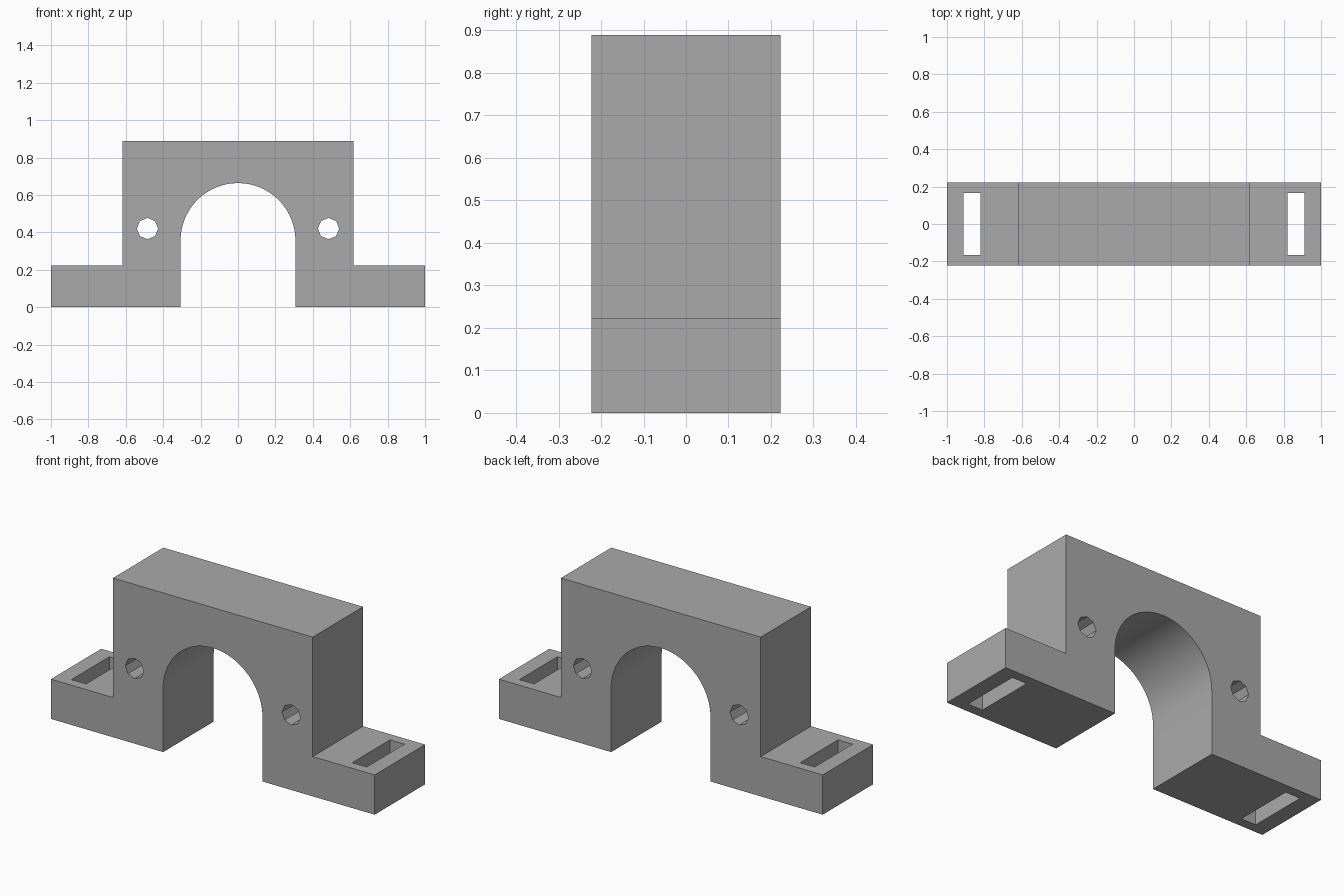
import bpy
import bmesh
from math import cos, sin, pi

cube = bpy.data.objects.get("Cube")
if cube:
    bpy.data.objects.remove(cube, do_unlink=True)

DEPTH = 0.444
HALF_DEPTH = DEPTH / 2
FOOT_HEIGHT = 0.222
BLOCK_HALF, BLOCK_TOP = 0.617, 0.889
ARCH_RADIUS, ARCH_CENTRE = 0.307, 0.356
ARCH_STEPS = 48

grey = bpy.data.materials.new("plain grey")
grey.use_nodes = True
grey.diffuse_color = (0.4, 0.4, 0.4, 1)
grey.node_tree.nodes["Principled BSDF"].inputs["Base Color"].default_value = (0.4, 0.4, 0.4, 1)


def activate(obj):
    bpy.ops.object.select_all(action='DESELECT')
    obj.select_set(True)
    bpy.context.view_layer.objects.active = obj


def extrude_profile(name, points):
    """Extrude an (x, z) outline through the full depth."""
    bm = bmesh.new()
    face = bm.faces.new([bm.verts.new((x, -HALF_DEPTH, z)) for x, z in points])
    result = bmesh.ops.extrude_face_region(bm, geom=[face])
    moved = [v for v in result["geom"] if isinstance(v, bmesh.types.BMVert)]
    bmesh.ops.translate(bm, verts=moved, vec=(0, DEPTH, 0))
    bmesh.ops.recalc_face_normals(bm, faces=bm.faces)
    mesh = bpy.data.meshes.new(name)
    bm.to_mesh(mesh)
    bm.free()
    obj = bpy.data.objects.new(name, mesh)
    bpy.context.collection.objects.link(obj)
    obj.data.materials.append(grey)
    return obj


def cut(body, cutter):
    cutter.hide_render = True
    cutter.data.materials.append(grey)
    activate(body)
    mod = body.modifiers.new("cut", 'BOOLEAN')
    mod.operation = 'DIFFERENCE'
    mod.solver = 'EXACT'
    mod.object = cutter
    bpy.ops.object.modifier_apply(modifier=mod.name)
    bpy.data.objects.remove(cutter, do_unlink=True)


# Bracket outline: left foot, raised block, right foot, then the arch
right_side = [(BLOCK_HALF, BLOCK_TOP), (BLOCK_HALF, FOOT_HEIGHT),
              (1, FOOT_HEIGHT), (1, 0), (ARCH_RADIUS, 0)]
left_side = [(-x, z) for x, z in reversed(right_side)]
arch = [(ARCH_RADIUS * cos(pi * i / ARCH_STEPS),
         ARCH_CENTRE + ARCH_RADIUS * sin(pi * i / ARCH_STEPS))
        for i in range(ARCH_STEPS + 1)]
bracket = extrude_profile("clamp_bracket", right_side + arch + left_side)

for side in (-1, 1):
    # Eight-sided hole from front to back
    bpy.ops.mesh.primitive_cylinder_add(vertices=8, radius=0.057, depth=1,
                                        location=(side * 0.484, 0, 0.42),
                                        rotation=(pi / 2, 0, 0))
    cut(bracket, bpy.context.object)
    # Mounting slot down through the foot
    bpy.ops.mesh.primitive_cube_add(size=1, location=(side * 0.867, 0, 0.1))
    slot = bpy.context.object
    slot.scale = (0.09, 0.334, 1)
    cut(bracket, slot)

# Smooth arch, sharp edges everywhere else
activate(bracket)
bpy.ops.object.shade_smooth_by_angle(angle=pi / 6)
